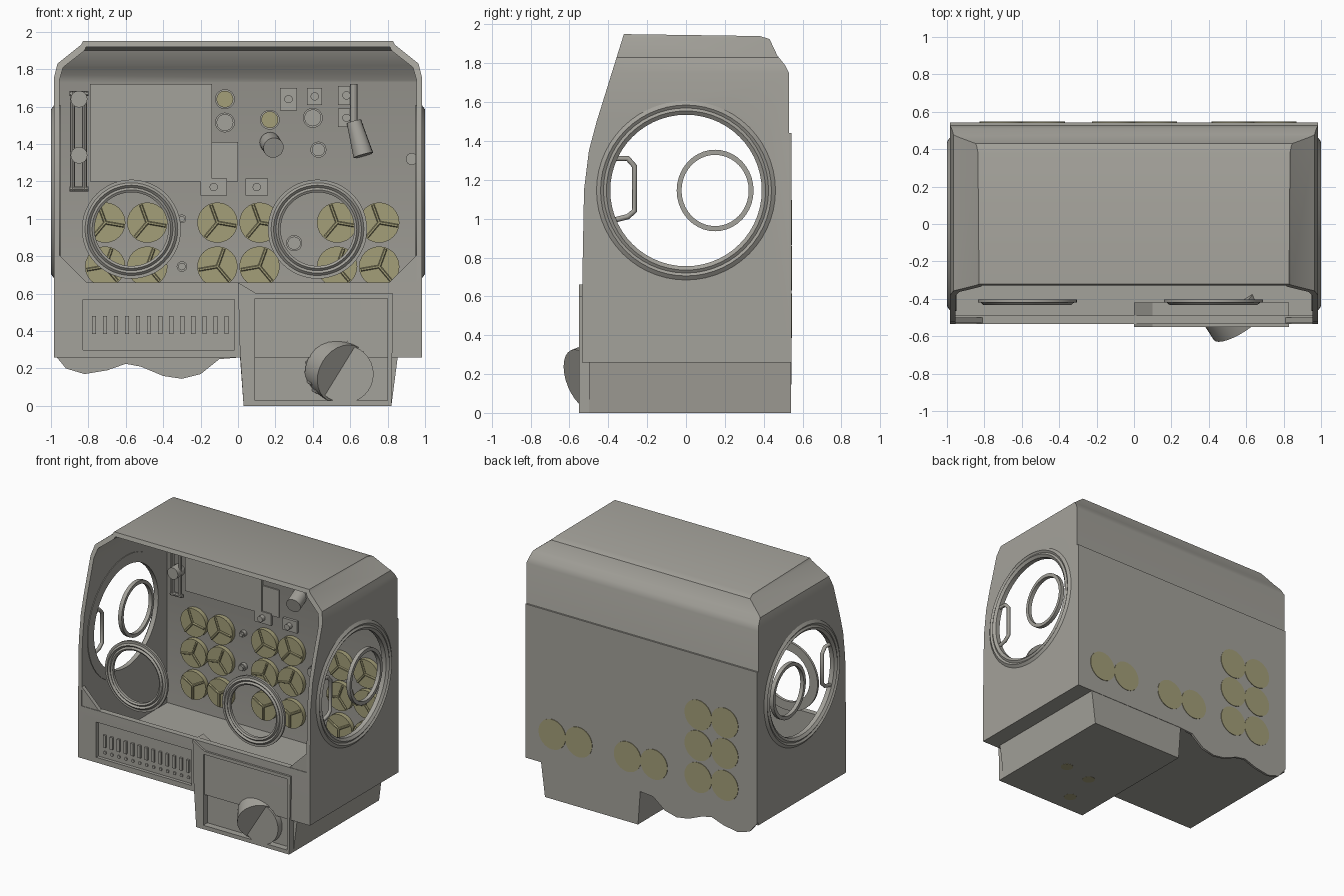
import bpy, bmesh, math
from mathutils import Vector, Matrix

if "Cube" in bpy.data.objects:
    bpy.data.objects.remove(bpy.data.objects["Cube"])


def material(name, rgb):
    m = bpy.data.materials.new(name)
    m.use_nodes = True
    m.diffuse_color = (*rgb, 1)
    m.node_tree.nodes["Principled BSDF"].inputs["Base Color"].default_value = (*rgb, 1)
    return m


GREY = material("warm grey", (0.37, 0.36, 0.325))
BEIGE = material("pale olive", (0.37, 0.345, 0.19))


def finish(name, bm, mat=GREY):
    bmesh.ops.recalc_face_normals(bm, faces=bm.faces)
    mesh = bpy.data.meshes.new(name)
    bm.to_mesh(mesh)
    bm.free()
    ob = bpy.data.objects.new(name, mesh)
    mesh.materials.append(mat)
    bpy.context.collection.objects.link(ob)
    return ob


def prism(name, pts, axis, a, b, mat=GREY):
    """Extrude a (y,z) outline along x, or an (x,z) outline along y."""
    bm = bmesh.new()
    place = (lambda p: (a, *p)) if axis == "x" else (lambda p: (p[0], a, p[1]))
    face = bm.faces.new([bm.verts.new(place(p)) for p in pts])
    ext = bmesh.ops.extrude_face_region(bm, geom=[face])["geom"]
    shift = Vector((b - a, 0, 0)) if axis == "x" else Vector((0, b - a, 0))
    bmesh.ops.translate(bm, vec=shift, verts=[v for v in ext if isinstance(v, bmesh.types.BMVert)])
    return finish(name, bm, mat)


def box(name, x, y, z, mat=GREY):
    return prism(name, [(x[0], z[0]), (x[1], z[0]), (x[1], z[1]), (x[0], z[1])], "y", *y, mat)


def rod(name, p, q, r, mat=GREY, seg=24, r2=None):
    p, q = Vector(p), Vector(q)
    bm = bmesh.new()
    turn = (q - p).to_track_quat("Z", "Y").to_matrix().to_4x4()
    bmesh.ops.create_cone(bm, cap_ends=True, segments=seg, radius1=r, radius2=r2 or r,
                          depth=(q - p).length, matrix=Matrix.Translation((p + q) / 2) @ turn)
    return finish(name, bm, mat)


def ring(name, centre, axis, profile, seg=48, stretch=1):
    """Sweep a closed (radius, offset) profile round the x or y axis."""
    bm = bmesh.new()
    rows = []
    for i in range(seg):
        t = math.tau * i / seg
        row = []
        for r, h in profile:
            u, w = r * math.cos(t), r * math.sin(t) * stretch
            local = (h, u, w) if axis == "x" else (u, h, w)
            row.append(bm.verts.new(Vector(centre) + Vector(local)))
        rows.append(row)
    n = len(profile)
    for i in range(seg):
        for j in range(n):
            k, m = (i + 1) % seg, (j + 1) % n
            bm.faces.new((rows[i][j], rows[i][m], rows[k][m], rows[k][j]))
    return finish(name, bm)


def boolean(ob, other, op):
    mod = ob.modifiers.new("cut", "BOOLEAN")
    mod.object, mod.operation, mod.solver = other, op, "EXACT"
    bpy.context.view_layer.objects.active = ob
    bpy.ops.object.modifier_apply(modifier=mod.name)
    bpy.data.objects.remove(other)


def mirrored(half):
    return half + [(-x, z) for x, z in reversed(half)]


# Cabinet shell: side outline crossed with front outline, then hollowed
shell = prism("cabinet_shell", [(-.535, .26), (-.535, .62), (-.525, 1.15), (-.5, 1.35), (-.46, 1.5),
              (-.32, 1.95), (.38, 1.94), (.43, 1.925), (.47, 1.84), (.51, 1.79), (.53, 1.75),
              (.53, .26)], "x", -1.1, 1.1)
boolean(shell, prism("outline", mirrored([(.985, .2), (.985, 1.75), (.965, 1.83), (.84, 1.93), (.8, 2)]),
                     "y", -2, 2), "INTERSECT")
hollow = prism("hollow", [(-1, .66), (-1, 1.925), (.36, 1.915), (.41, 1.9), (.445, 1.82), (.485, 1.77),
               (.505, 1.73), (.505, .29), (-.49, .29), (-.49, .66)], "x", -1.1, 1.1)
boolean(hollow, prism("inner", mirrored([(.955, .2), (.955, 1.74), (.935, 1.81), (.82, 1.9), (.78, 2)]),
                      "y", -3, 2), "INTERSECT")
boolean(shell, hollow, "DIFFERENCE")
boolean(shell, rod("port_cutter", (-2, 0, 1.15), (2, 0, 1.15), .4, seg=48), "DIFFERENCE")
boolean(shell, box("vent_cutter", (-.83, -.02), (-1, -.51), (.3, .57)), "DIFFERENCE")

# Side ports, each with a flange, an inner hoop and a handle
for s, side in ((1, "left"), (-1, "right")):
    ring(side + "_port_flange", (s * .97, 0, 1.145), "x",
         [(.39, -s * .02), (.39, s * .015), (.41, s * .03), (.425, s * .02), (.44, s * .03),
          (.465, s * .012), (.465, -s * .02)], 56)
    ring(side + "_port_hoop", (s * .97, .15, 1.145), "x",
         [(.173, -.015), (.173, .015), (.198, .015), (.198, -.015)], 40, 1.06)
    curve = bpy.data.curves.new(side + "_port_handle", "CURVE")
    curve.dimensions, curve.bevel_depth, curve.bevel_resolution = "3D", .014, 2
    path = [(-.38, 1.31), (-.3, 1.31), (-.265, 1.27), (-.265, 1.04), (-.3, 1.01), (-.38, .99)]
    spline = curve.splines.new("POLY")
    spline.points.add(len(path) - 1)
    for point, (y, z) in zip(spline.points, path):
        point.co = (s * .97, y, z, 1)
    curve.materials.append(GREY)
    bpy.context.collection.objects.link(bpy.data.objects.new(side + "_port_handle", curve))
    # Gusset in the lower corner of the front opening
    prism(side + "_corner_gusset", [(s * .8, .65), (s * .97, .65), (s * .97, .82)], "y", -.53, -.5)

# Glove rings in the front opening
for x, side in ((.425, "left"), (-.57, "right")):
    ring(side + "_glove_ring", (x, -.415, .945), "y",
         [(.197, .012), (.197, -.01), (.21, -.018), (.222, -.006), (.235, -.018), (.248, -.006),
          (.265, -.006), (.265, .012)])

# Back plate with a wavy lower edge
prism("back_plate", [(-.985, 1.44), (-.985, .28), (-.92, .2), (-.82, .17), (-.7, .19), (-.6, .225),
      (-.52, .21), (-.4, .16), (-.3, .145), (-.2, .17), (-.1, .25), (.02, .26), (.985, .26),
      (.985, 1.44)], "y", .525, .543)

# Lower drawer housing with a recessed front and a dial
housing = prism("drawer_housing", [(.03, 0), (.82, 0), (.855, .27), (.01, .27)], "y", -.5, .54)
front = prism("drawer_front", [(.03, 0), (.82, 0), (.83, .6), (.1, .6), (.0, .66), (.01, .3)],
              "y", -.55, -.42)
boolean(front, box("drawer_cutter", (.09, .8), (-1, -.47), (.03, .575)), "DIFFERENCE")
prism("drawer_panel", [(.12, .07), (.32, .07), (.32, .36), (.6, .36), (.77, .52), (.77, .55),
      (.12, .55)], "y", -.485, -.465)
rod("dial_body", (.5, -.43, .21), (.565, -.53, .17), .165, seg=28)
rod("dial_cap", (.57, -.5, .17), (.57, -.55, .17), .155, seg=32)
for i in range(11):
    t = math.radians(40 + i * 18)
    off = Vector((math.cos(t), 0, math.sin(t))) * .165
    rod("dial_rib", Vector((.5, -.45, .21)) + off, Vector((.55, -.53, .18)) + off, .01, seg=6)
for i, (x, y) in enumerate([(.57, -.08), (.33, -.12), (.27, -.4)]):
    rod("foot_pad", (x, y, .01), (x, y, -.001), .045, BEIGE)

# Vent slats and rivets in the front grille
for i in range(13):
    x = -.77 + i * .059
    box("vent_slat", (x - .011, x + .011), (-.525, -.505), (.385, .48))
    rod("vent_rivet", (x, -.505, .343), (x, -.518, .343), .012, seg=8)

# Three rows of finned round outlets on the back wall
for gx in (-.71, -.11, .53):
    for col in (0, 1):
        x = gx + col * .225
        for row, z in enumerate((.5, .745, .98)):
            rod("outlet_disc", (x, .51, z), (x, .47, z), .108, BEIGE)
            for k in range(3):
                t = math.radians(30 + 120 * k + 40 * row)
                tip = (x + .1 * math.cos(t), .462, z + .1 * math.sin(t))
                rod("outlet_fin", (x, .462, z), tip, .009, BEIGE, 6)
            if row == 0 or gx < -.5:
                rod("outlet_back", (x, .53, z), (x, .547, z), .115, BEIGE, 32)

# Instrument wall: chart board, buttons, plates and pipes
box("chart_board", (-.79, -.14), (.485, .51), (1.2, 1.72))
box("side_ledge", (-.14, 0), (.495, .51), (1.2, 1.41))
for x, z, r, mat in ((-.07, 1.64, .045, BEIGE), (-.07, 1.515, .045, GREY), (.17, 1.53, .045, BEIGE),
                     (.4, 1.54, .045, GREY), (.3, .87, .035, GREY), (-.3, .745, .02, GREY),
                     (-.3, 1, .015, GREY), (.43, 1.37, .035, GREY)):
    rod("button", (x, .51, z), (x, .46, z), r, mat, 20)
    ring("button_collar", (x, .49, z), "y", [(r, -.015), (r, .015), (r + .008, .015), (r + .008, -.015)], 20)
for x, z, w, h in ((-.13, 1.17, .07, .045), (.1, 1.17, .06, .045), (.27, 1.64, .045, .06),
                   (.41, 1.655, .04, .045), (.58, 1.66, .045, .05), (.58, 1.54, .045, .05)):
    box("switch_plate", (x - w, x + w), (.485, .51), (z - h, z + h))
    rod("switch_knob", (x, .49, z), (x, .45, z), .022, seg=16)
rod("large_knob", (.17, .51, 1.41), (.19, .4, 1.38), .055, seg=20)
rod("hose_fitting", (.62, .47, 1.52), (.67, .45, 1.34), .04, r2=.055, seg=12)
rod("hose", (.62, .47, 1.72), (.62, .47, 1.5), .02, seg=12)
for x in (-.885, -.82):
    rod("gas_pipe", (x, .47, 1.15), (x, .47, 1.68), .014, seg=10)
for z in (1.34, 1.64):
    rod("gas_valve", (-.85, .51, z), (-.85, .42, z), .045, seg=16)
for z in (1.16, 1.67):
    rod("pipe_link", (-.9, .47, z), (-.8, .47, z), .014, seg=10)
rod("wall_plug", (.93, .505, 1.32), (.93, .45, 1.32), .032, seg=16)

# Soft shading on round parts, crisp edges elsewhere
bpy.ops.object.select_all(action="DESELECT")
for ob in bpy.context.scene.objects:
    if ob.type == "MESH":
        ob.select_set(True)
        bpy.context.view_layer.objects.active = ob
bpy.ops.object.shade_smooth_by_angle(angle=math.radians(30))
